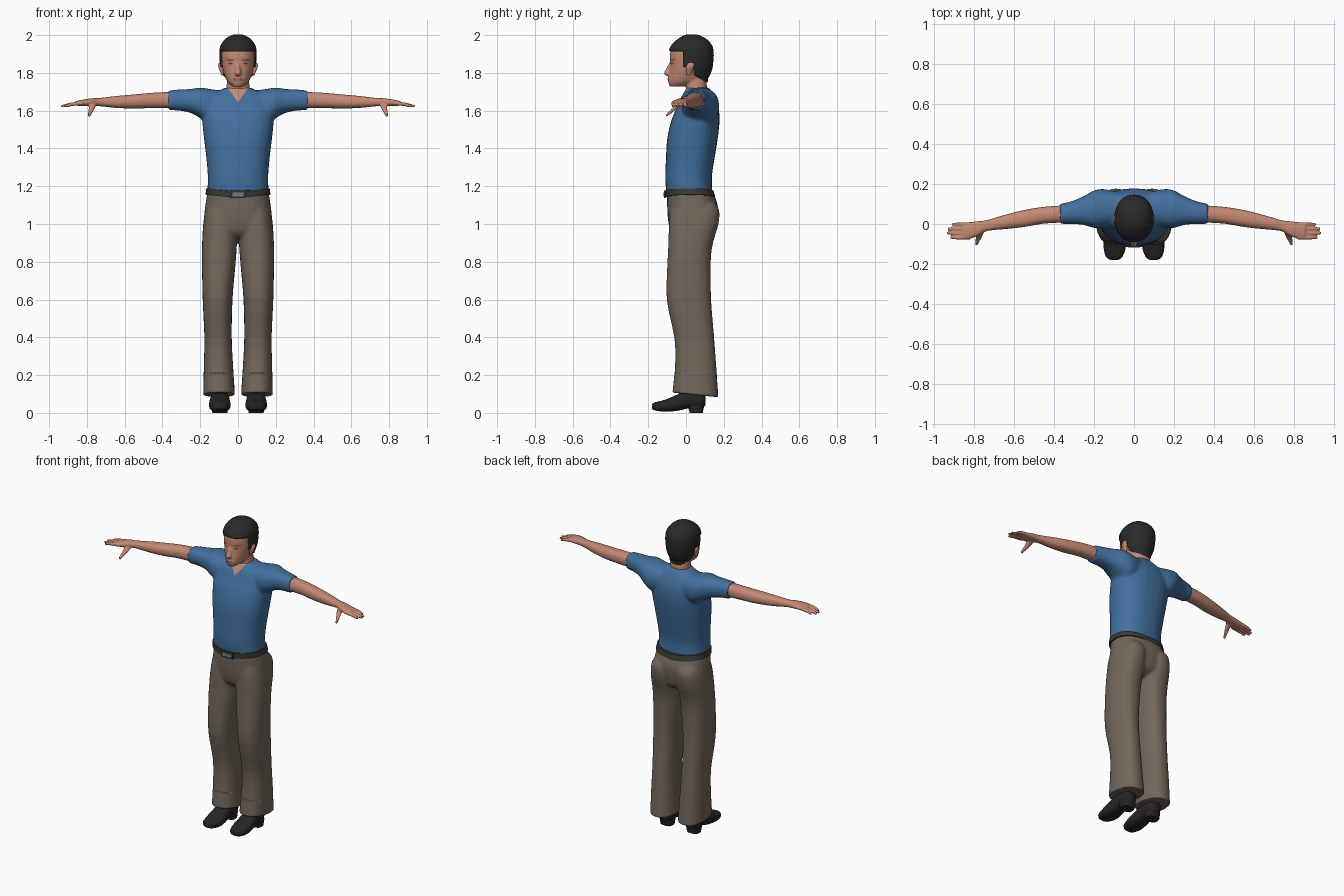
import bpy, bmesh, math
from mathutils import Vector
from mathutils.bvhtree import BVHTree

if "Cube" in bpy.data.objects:
    bpy.data.objects.remove(bpy.data.objects["Cube"])


def material(name, r, g, b):
    m = bpy.data.materials.new(name)
    m.use_nodes = True
    m.diffuse_color = (r, g, b, 1)
    bsdf = m.node_tree.nodes["Principled BSDF"]
    bsdf.inputs["Base Color"].default_value = (r, g, b, 1)
    bsdf.inputs["Roughness"].default_value = 0.8
    return m


SKIN = material("skin", 0.55, 0.25, 0.17)
SHIRT = material("shirt blue", 0.055, 0.16, 0.34)
TROUSERS = material("trouser brown", 0.17, 0.135, 0.105)
HAIR = material("hair black", 0.022, 0.022, 0.022)
SHOE = material("shoe black", 0.018, 0.018, 0.019)
BELT = material("belt grey", 0.045, 0.042, 0.034)
METAL = material("buckle steel", 0.16, 0.2, 0.25)
LIPS = material("lips", 0.36, 0.13, 0.09)
BROW = material("brow brown", 0.13, 0.06, 0.04)

ORDER = {"x": (2, 0, 1), "y": (0, 2, 1), "z": (0, 1, 2)}


def loft(bm, axis, rings, side=1, power=2.3, n=28, steps=3):
    """Skin rounded rings (t, a0, a1, b0, b1) along an axis, with eased in-between rings."""
    dense = []
    for i in range(len(rings) - 1):
        quad = [rings[max(0, min(len(rings) - 1, i + k))] for k in (-1, 0, 1, 2)]
        for s in range(steps):
            u = s / steps
            dense.append([0.5 * (2 * b + (c - a) * u + (2 * a - 5 * b + 4 * c - d) * u * u
                                 + (3 * b - a - 3 * c + d) * u ** 3) for a, b, c, d in zip(*quad)])
    dense.append(rings[-1])
    loops = []
    for t, a0, a1, b0, b1 in dense:
        loop = []
        for k in range(n):
            w = 2 * math.pi * k / n
            c, s = math.cos(w), math.sin(w)
            p = ((a0 + a1) / 2 + (a1 - a0) / 2 * math.copysign(abs(c) ** (2 / power), c),
                 (b0 + b1) / 2 + (b1 - b0) / 2 * math.copysign(abs(s) ** (2 / power), s), t)
            x, y, z = (p[j] for j in ORDER[axis])
            loop.append(bm.verts.new((x * side, y, z)))
        loops.append(loop)
    for a, b in zip(loops, loops[1:]):
        for k in range(n):
            bm.faces.new((a[k], a[(k + 1) % n], b[(k + 1) % n], b[k]))
    bm.faces.new(loops[0])
    bm.faces.new(loops[-1])


def upright(rows):
    """Symmetric vertical rings from (z, half width, front, back)."""
    return [(z, -w, w, f, b) for z, w, f, b in rows]


def finish(bm, name, mats, voxel=0, smooth=4, angle=40):
    """Make an object; with a voxel size, fuse its volumes into one smooth skin."""
    bmesh.ops.recalc_face_normals(bm, faces=bm.faces)
    mesh = bpy.data.meshes.new(name)
    bm.to_mesh(mesh)
    bm.free()
    ob = bpy.data.objects.new(name, mesh)
    bpy.context.collection.objects.link(ob)
    if voxel:
        rm = ob.modifiers.new("fuse", "REMESH")
        rm.mode, rm.voxel_size = "VOXEL", voxel
        sm = ob.modifiers.new("soften", "SMOOTH")
        sm.factor, sm.iterations = 0.5, smooth
        dg = bpy.context.evaluated_depsgraph_get()
        ob.data = bpy.data.meshes.new_from_object(ob.evaluated_get(dg))
        ob.modifiers.clear()
    ob.data.materials.clear()
    for m in mats:
        ob.data.materials.append(m)
    bpy.ops.object.select_all(action="DESELECT")
    ob.select_set(True)
    bpy.context.view_layer.objects.active = ob
    bpy.ops.object.shade_smooth_by_angle(angle=math.radians(angle))
    return ob


def recolour(ob, planes, rule, push=0):
    """Cut along planes, give faces passing the rule the second material, optionally raise them."""
    bm = bmesh.new()
    bm.from_mesh(ob.data)
    for co, no in planes:
        bmesh.ops.bisect_plane(bm, geom=bm.verts[:] + bm.edges[:] + bm.faces[:],
                               plane_co=co, plane_no=no, dist=1e-5)
    for f in bm.faces:
        f.material_index = int(rule(f.calc_center_median()))
    bm.normal_update()
    moves = [(v, v.normal * push) for v in bm.verts
             if push and all(f.material_index for f in v.link_faces)]
    for v, d in moves:
        v.co += d
    bm.to_mesh(ob.data)
    bm.free()


# Shirt: body and short sleeves, open in a V at the neck
bm = bmesh.new()
loft(bm, "z", upright([(1.165, .163, -.105, .14), (1.25, .16, -.11, .137), (1.35, .168, -.106, .152),
                       (1.45, .18, -.1, .168), (1.55, .19, -.077, .178), (1.62, .19, -.047, .172),
                       (1.67, .17, -.027, .155), (1.7, .11, -.008, .138), (1.722, .068, 0, .122)]))
for side in (1, -1):
    loft(bm, "x", [(.08, 0, .16, 1.55, 1.705), (.15, -.02, .175, 1.53, 1.715), (.2, -.02, .168, 1.56, 1.722),
                   (.25, -.005, .14, 1.588, 1.715), (.31, 0, .115, 1.6, 1.712),
                   (.37, 0, .101, 1.603, 1.707)], side)
shirt = finish(bm, "shirt", [SHIRT, SKIN], 0.009, 5)
recolour(shirt, [((0, 0, 1.645), (1.4, 0, -1)), ((0, 0, 1.645), (-1.4, 0, -1)), ((0, .05, 0), (0, 1, 0))],
         lambda c: c.y < .05 and c.z > 1.645 + 1.4 * abs(c.x))

# Trousers: hips and both legs
bm = bmesh.new()
loft(bm, "z", upright([(.925, .09, -.05, .09), (.96, .165, -.082, .145), (1.02, .18, -.095, .165),
                       (1.1, .173, -.1, .168), (1.17, .162, -.1, .14)]))
for side in (1, -1):
    loft(bm, "z", [(.095, .016, .184, -.072, .172), (.25, .026, .181, -.058, .16), (.4, .033, .178, -.062, .149),
                   (.6, .029, .187, -.102, .133), (.8, .012, .191, -.098, .131), (.9, .005, .19, -.093, .143),
                   (1, 0, .184, -.09, .172), (1.08, .01, .17, -.08, .174), (1.13, .04, .14, -.05, .13)], side)
trousers = finish(bm, "trousers", [TROUSERS], 0.007, 5)
for v in trousers.data.vertices:
    if v.co.z < .2:
        v.co.z -= .1 * (v.co.y - .05)

# Belt following the waist, a little higher at the hips, with its buckle
bm = bmesh.new()
loft(bm, "z", upright([(1.138, .172, -.108, .156), (1.172, .168, -.111, .147)]), n=48)
for v in bm.verts:
    v.co.z += .1 * abs(v.co.x)
finish(bm, "belt", [BELT])


def plate(name, x, z, w, h, y, mat):
    b = bmesh.new()
    bmesh.ops.create_cube(b, size=1)
    for v in b.verts:
        v.co = Vector((x + v.co.x * w, y + v.co.y * .008, z + v.co.z * h))
    finish(b, name, [mat], angle=20)


plate("buckle_frame", 0, 1.157, .085, .04, -.112, BELT)
plate("buckle_face", 0, 1.157, .06, .022, -.114, METAL)

# Head with neck and nose; the hair is raised from the scalp
bm = bmesh.new()
loft(bm, "z", upright([(1.727, .026, -.085, -.02), (1.75, .053, -.094, .07), (1.78, .069, -.092, .112),
                       (1.82, .082, -.086, .13), (1.86, .088, -.085, .136), (1.9, .09, -.085, .138),
                       (1.94, .085, -.072, .132), (1.975, .06, -.035, .1), (1.994, .024, 0, .06)]), power=2.15)
loft(bm, "z", upright([(1.64, .068, 0, .11), (1.74, .06, .0, .11), (1.8, .055, 0, .1)]))
loft(bm, "z", upright([(1.785, .014, -.105, -.07), (1.798, .018, -.117, -.07),
                       (1.82, .013, -.106, -.07), (1.85, .008, -.09, -.07)]))
loft(bm, "z", upright([(1.757, .02, -.09, -.07), (1.765, .026, -.1, -.07), (1.774, .02, -.09, -.07)]))
head = finish(bm, "head", [SKIN, HAIR], 0.006, 3)
recolour(head, [((0, 0, 1.912), (0, 0, 1)), ((0, -.015, 0), (0, 1, 0)), ((0, 0, 1.832), (0, 0, 1)),
                ((0, .04, 0), (0, 1, 0)), ((0, .04, 1.79), (0, .6, 1))],
         lambda c: c.z > 1.912 or (c.y > -.015 and c.z > 1.832)
         or (c.y > .04 and c.z > 1.79 - .6 * (c.y - .04)), .009)

# Face details laid onto the head
bm = bmesh.new()
bm.from_mesh(head.data)
tree = BVHTree.FromBMesh(bm)
bm.free()


def face_patch(name, x, z, w, h, mat, lift=.002):
    b = bmesh.new()
    pts = [(x, z)] + [(x + w * math.cos(k * math.pi / 8), z + h * math.sin(k * math.pi / 8)) for k in range(16)]
    vs = []
    for px, pz in pts:
        hit = tree.ray_cast(Vector((px, -1, pz)), Vector((0, 1, 0)))[0]
        vs.append(b.verts.new((px, hit.y - lift, pz)))
    for k in range(16):
        b.faces.new((vs[0], vs[1 + k], vs[1 + (k + 1) % 16]))
    finish(b, name, [mat])


face_patch("mouth", 0, 1.766, .027, .005, LIPS)

for side, label in ((1, "left"), (-1, "right")):
    face_patch(label + "_eyebrow", side * .042, 1.868, .022, .004, BROW)
    face_patch(label + "_eye", side * .04, 1.85, .013, .005, BROW)

    # Ear
    bm = bmesh.new()
    loft(bm, "z", [(1.785, .078, .086, .008, .02), (1.8, .075, .092, .002, .03), (1.83, .078, .104, .0, .042),
                   (1.848, .08, .104, .008, .044), (1.856, .085, .098, .018, .034)], side, n=14)
    finish(bm, label + "_ear", [SKIN])

    # Bare arm, hand, fingers and thumb fused together
    bm = bmesh.new()
    loft(bm, "x", [(.34, .008, .094, 1.613, 1.7), (.45, .002, .086, 1.614, 1.695), (.55, -.015, .07, 1.611, 1.686),
                   (.65, -.026, .045, 1.615, 1.677), (.735, -.035, .02, 1.624, 1.667),
                   (.78, -.06, .014, 1.624, 1.665), (.84, -.078, .008, 1.624, 1.655),
                   (.858, -.072, .002, 1.63, 1.65)], side)
    for i, tip in enumerate((.918, .936, .932, .91)):
        y = -.068 + .022 * i
        loft(bm, "x", [(.82, y - .01, y + .01, 1.63, 1.652), (.88, y - .0095, y + .0095, 1.624, 1.644),
                       (tip, y - .007, y + .007, 1.616, 1.63)], side, n=12)
    loft(bm, "y", [(-.105, .782, .796, 1.566, 1.582), (-.08, .769, .793, 1.583, 1.606),
                   (-.055, .756, .79, 1.605, 1.634), (-.02, .745, .79, 1.63, 1.655)], side, n=14)
    finish(bm, label + "_arm", [SKIN], 0.0045, 3)

    # Shoe with a separate heel
    bm = bmesh.new()
    loft(bm, "y", [(-.18, .08, .115, .022, .045), (-.165, .058, .14, .013, .056), (-.11, .04, .153, .006, .07),
                   (-.04, .043, .15, .012, .1), (.01, .05, .142, .024, .125), (.06, .052, .14, .024, .13),
                   (.09, .06, .13, .028, .12), (.102, .08, .11, .04, .1)], side, power=2.6)
    finish(bm, label + "_shoe", [SHOE])
    bm = bmesh.new()
    loft(bm, "z", [(0, .056, .136, .02, .088), (.04, .053, .139, .008, .097)], side, power=3)
    finish(bm, label + "_heel", [SHOE])
